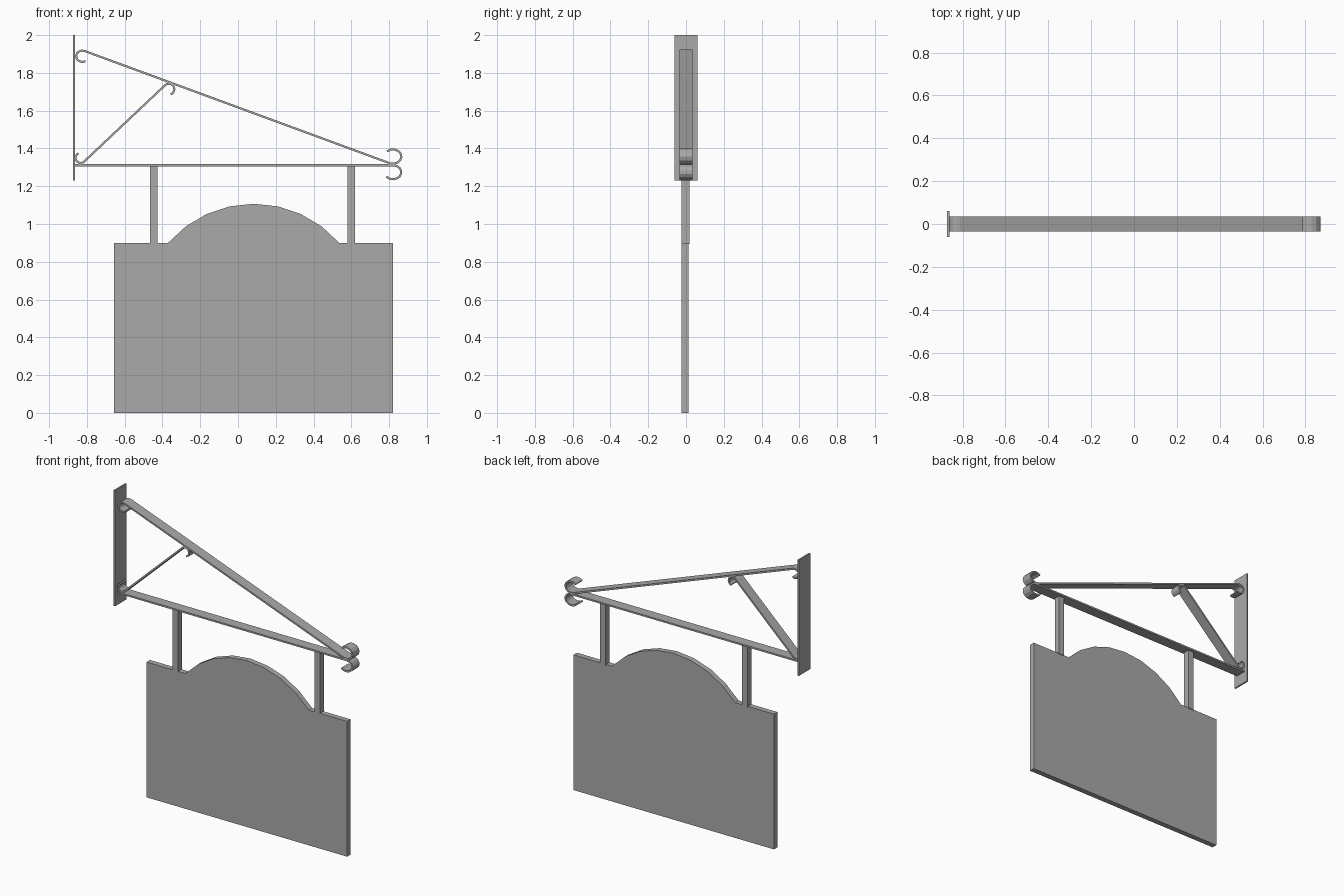
import bpy, bmesh
from math import sin, cos, radians, asin

cube = bpy.data.objects.get("Cube")
if cube:
    bpy.data.objects.remove(cube, do_unlink=True)

metal = bpy.data.materials.new("plain grey")
metal.use_nodes = True
GREY = (0.4, 0.4, 0.4, 1)
metal.diffuse_color = GREY
metal.node_tree.nodes["Principled BSDF"].inputs["Base Color"].default_value = GREY


def finish(name, bm):
    bmesh.ops.recalc_face_normals(bm, faces=bm.faces)
    mesh = bpy.data.meshes.new(name)
    bm.to_mesh(mesh)
    bm.free()
    mesh.materials.append(metal)
    obj = bpy.data.objects.new(name, mesh)
    bpy.context.collection.objects.link(obj)
    return obj


def prism(name, outline, y0, y1):
    """Extrude an x-z outline from y0 to y1."""
    bm = bmesh.new()
    face = bm.faces.new([bm.verts.new((x, y0, z)) for x, z in outline])
    ext = bmesh.ops.extrude_face_region(bm, geom=[face])["geom"]
    verts = [v for v in ext if isinstance(v, bmesh.types.BMVert)]
    bmesh.ops.translate(bm, verts=verts, vec=(0, y1 - y0, 0))
    return finish(name, bm)


def box(name, x0, x1, y0, y1, z0, z1):
    return prism(name, [(x0, z0), (x1, z0), (x1, z1), (x0, z1)], y0, y1)


def arc(cx, cz, rx, rz, start, end, steps=9):
    angles = [radians(start + (end - start) * i / steps) for i in range(steps + 1)]
    return [(cx + rx * cos(a), cz + rz * sin(a)) for a in angles]


def strap(name, path, half_width=0.035, thickness=0.011):
    """Flat iron strip following an x-z path."""
    bm = bmesh.new()
    rows = [[bm.verts.new((x, y, z)) for y in (-half_width, half_width)] for x, z in path]
    for a, b in zip(rows, rows[1:]):
        bm.faces.new((a[0], a[1], b[1], b[0]))
    obj = finish(name, bm)
    mod = obj.modifiers.new("thickness", "SOLIDIFY")
    mod.thickness = thickness
    mod.offset = 0
    mod.use_even_offset = True
    return obj


# Wall plate
box("wall_plate", -0.873, -0.862, -0.06, 0.06, 1.23, 2.0)

# Bracket straps with scrolled ends
strap("lower_arm", [(-0.862, 1.311)] + arc(0.82, 1.274, 0.045, 0.037, 90, -140))
strap("sloping_arm", arc(-0.824, 1.888, 0.033, 0.03, 300, 70)
      + arc(0.82, 1.357, 0.045, 0.038, 250, 495))
strap("diagonal_brace", arc(-0.833, 1.35, 0.027, 0.027, -245, -47)
      + arc(-0.366, 1.714, 0.029, 0.029, 133, -70))

# Hanging posts
for side, x in (("right", -0.445), ("left", 0.6)):
    box(side + "_hanger", x - 0.02, x + 0.02, -0.024, 0.018, 0.895, 1.311)

# Sign board with an arched top
half_chord, rise, shoulder, mid = 0.4535, 0.207, 0.9, 0.083
radius = (half_chord ** 2 + rise ** 2) / (2 * rise)
spread = asin(half_chord / radius) * 180 / 3.14159265
arch = arc(mid, shoulder + rise - radius, radius, radius, 90 - spread, 90 + spread, 8)
prism("sign_board", [(-0.656, 0), (0.82, 0), (0.82, shoulder)] + arch
      + [(-0.656, shoulder)], -0.024, 0.012)
